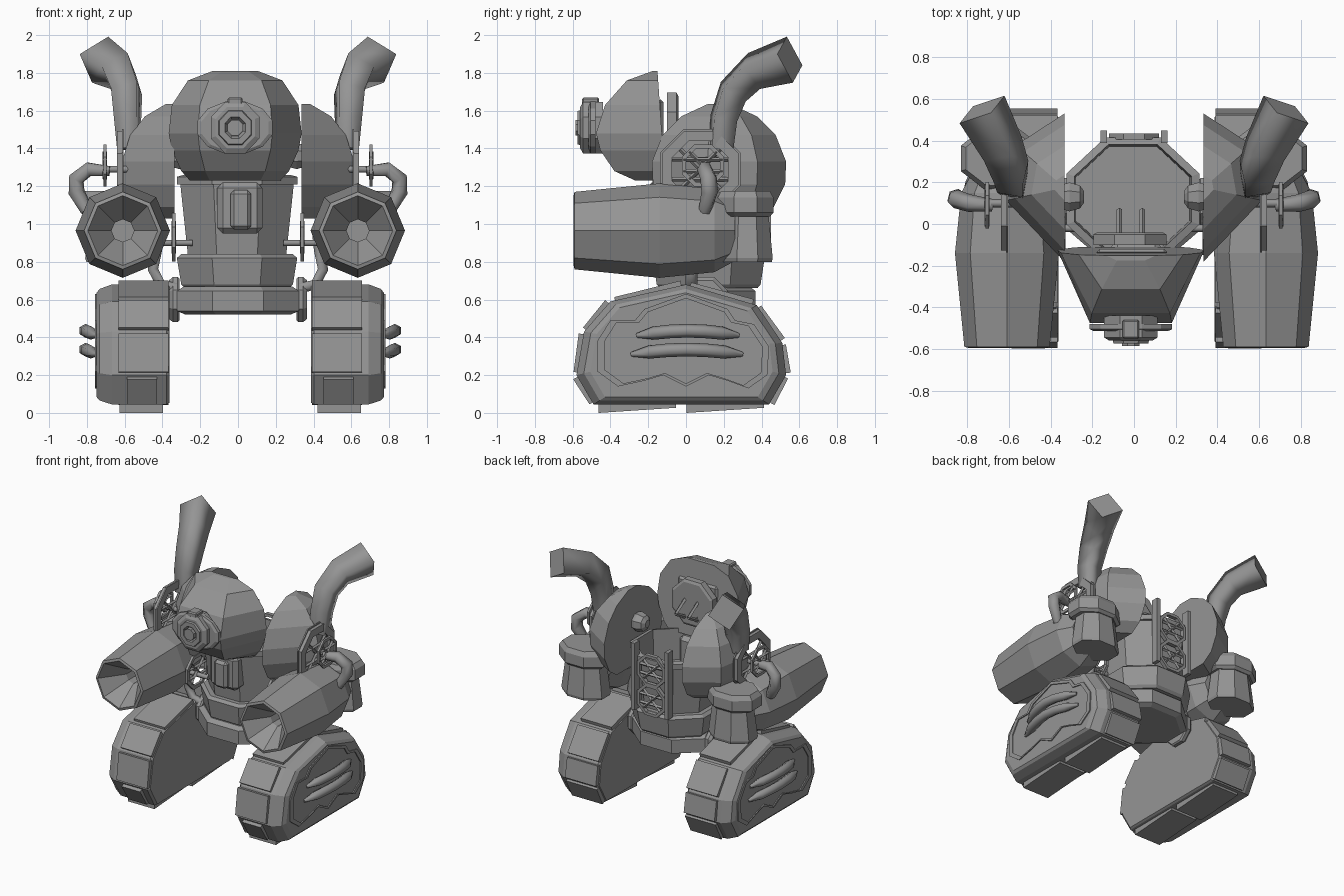
import bpy, bmesh
from math import sin, cos, pi, radians
from mathutils import Vector

if "Cube" in bpy.data.objects:
    bpy.data.objects.remove(bpy.data.objects["Cube"])

grey = bpy.data.materials.new("plain grey")
grey.diffuse_color = (0.3, 0.3, 0.3, 1)
grey.use_nodes = True
grey.node_tree.nodes["Principled BSDF"].inputs["Base Color"].default_value = grey.diffuse_color


def mesh(name, verts, faces, mirror=False, smooth=False):
    me = bpy.data.meshes.new(name)
    me.from_pydata([tuple(v) for v in verts], [], faces)
    bm = bmesh.new()
    bm.from_mesh(me)
    bmesh.ops.recalc_face_normals(bm, faces=bm.faces)
    for f in bm.faces:
        f.smooth = smooth and len(f.verts) == 4 and f.index < len(faces) - 2
    bm.to_mesh(me)
    bm.free()
    me.materials.append(grey)
    ob = bpy.data.objects.new(name, me)
    bpy.context.collection.objects.link(ob)
    if mirror:
        m = ob.modifiers.new("Mirror", 'MIRROR')
        m.use_mirror_merge = False
        if name.startswith(("track", "tread", "arm")):  # these pairs sit a little to the right
            ob.location.x = .012
    return ob


def loft(name, rings, mirror=False, loop=False, smooth=False):
    """Skin a row of equal rings; cap the ends, or join last to first."""
    n, k = len(rings[0]), len(rings)
    faces = []
    for i in range(k if loop else k - 1):
        a, b = i * n, (i + 1) % k * n
        faces += [(a + j, a + (j + 1) % n, b + (j + 1) % n, b + j) for j in range(n)]
    if not loop:
        faces += [tuple(range(n)), tuple(range((k - 1) * n, k * n))]
    return mesh(name, [v for r in rings for v in r], faces, mirror, smooth)


def lathe(name, prof, n, center, axis='Z', phase=0.5, mirror=False, loop=False, arc=None, scale=(1, 1, 1), shear=0):
    """Turn (radius, height[, second radius]) into an n-sided solid; arc = degrees of a part turn."""
    angles = [radians(a) for a in arc] if arc else [2 * pi * (i + phase) / n for i in range(n)]
    rings = []
    for r, h, *r2 in prof:
        ring = []
        for a in angles:
            c, s = r * cos(a), (r2[0] if r2 else r) * sin(a)
            v = {'Z': (c, s, h), 'Y': (c, h, s), 'X': (h, c, s)}[axis]
            p = Vector([center[i] + v[i] * scale[i] for i in range(3)])
            p.y -= shear * h
            ring.append(p)
        rings.append(ring)
    return loft(name, rings, mirror, loop)


def tube(name, pts, radii, n=6, ref=(0, -1, 0), mirror=False, smooth=True):
    pts = [Vector(p) for p in pts]
    u, rings = Vector(ref), []
    for i, p in enumerate(pts):
        d = (pts[min(i + 1, len(pts) - 1)] - pts[max(i - 1, 0)]).normalized()
        u = (u - d * u.dot(d)).normalized()
        w = d.cross(u)
        r = radii[i] if isinstance(radii, (list, tuple)) else radii
        rings.append([p + (u * cos(2 * pi * j / n) + w * sin(2 * pi * j / n)) * r for j in range(n)])
    return loft(name, rings, mirror, smooth=smooth)


def box(name, lo, hi, mirror=False, bevel=0.0):
    (a, b, c), (d, e, f) = lo, hi
    ob = loft(name, [[(x, b, c), (x, e, c), (x, e, f), (x, b, f)] for x in (a, d)], mirror)
    if bevel:
        m = ob.modifiers.new("Bevel", 'BEVEL')
        m.width, m.segments = bevel, 1
    return ob


def vent(name, center, r, axis, mirror, width=0.3, t=0.015):
    """Octagonal ring with a lattice of bars."""
    lathe(name + "_ring", [(r, -t), (r, t), (r * (1 - width), t), (r * (1 - width), -t)], 8,
          center, axis, mirror=mirror, loop=True)
    c = Vector(center)
    q = r * (1 - width * 0.7)
    for k, (a, b) in enumerate([((-1, .3), (1, .3)), ((-1, -.3), (1, -.3)),
                                ((-.7, -.7), (.7, .7)), ((-.7, .7), (.7, -.7))]):
        ends = [Vector((0, *p)) if axis == 'X' else Vector((p[0], 0, p[1])) for p in (a, b)]
        tube(f"{name}_bar_{k}", [c + e * q for e in ends], 0.012, 4,
             (1, 0, 0) if axis == 'X' else (0, 1, 0), mirror, False)


# --- Tracks ---
outline = [(-.49, .045), (-.58, .2), (-.54, .43), (-.40, .59), (0, .68), (.375, .57), (.51, .37), (.53, .2), (.44, .045)]
loft("track_body", [[(x, -.02 + (y + .02) * s, .34 + (z - .34) * s) for y, z in outline]
                    for x, s in ((.375, .97), (.39, 1), (.68, 1), (.745, .93), (.76, .87))], True)

# Tread plates, one or more along each edge of the outline
for i, p in enumerate(outline):
    a, b = Vector(p), Vector(outline[(i + 1) % len(outline)])
    d = (b - a).normalized()
    nrm = Vector((-d.y, d.x))
    under = i == len(outline) - 1
    parts = 2 if under else max(1, round((b - a).length / 0.3))
    for k in range(parts):
        s, e = a.lerp(b, (k + .06) / parts), a.lerp(b, (k + .94) / parts)
        quad = [s - nrm * .01, e - nrm * .01, e + nrm * (.045 if under else .026), s + nrm * .018]
        x0, x1 = (.41, .64) if under else (.44, .60) if i == 0 else (.38, .645)
        loft(f"tread_plate_{i}_{k}", [[(x, v.x, v.y) for v in quad] for x in (x0, x1)], True)

# Side frame around the three wheels
frame = [(-.36, .14), (-.47, .22), (-.47, .38), (-.40, .49), (-.27, .49), (-.22, .55), (0, .63), (.22, .55), (.26, .49),
         (.36, .47), (.44, .35), (.43, .2), (.33, .13), (.22, .17), (.12, .2), (0, .14), (-.12, .2), (-.22, .17)]
loft("track_side_frame", [[(x, y * s, .34 + (z - .34) * s) for y, z in frame]
                          for x, s in ((.75, 1), (.768, 1), (.768, .92), (.75, .92))], True, True)
for z, y0, y1 in ((.41, -.26, .28), (.31, -.29, .30)):
    n = 7
    tube(f"track_side_pipe_{round(z * 100)}",
         [(.76 + .06 * sin(pi * i / (n - 1)), y0 + (y1 - y0) * i / (n - 1), z + .025 * sin(pi * i / (n - 1)))
          for i in range(n)], [.012, .035, .036, .036, .036, .035, .012], 6, (0, 0, 1), True)

# --- Pelvis, belt and hollow torso ---
core = (-.005, .12, 0)
flat = (1, .93, 1)
lathe("pelvis", [(.30, .52), (.35, .54), (.35, .645), (.31, .67)], 8, (0, .09, 0), scale=(1, .86, 1))
lathe("belt", [(.30, .66), (.32, .68), (.345, .82), (.32, .84)], 8, core, scale=flat)
lathe("torso", [(.28, .82), (.325, 1.21), (.345, 1.21), (.345, 1.25), (.305, 1.26), (.295, 1.02)], 8, core, scale=flat)
box("chest_box", (-.11, -.21, .95), (.13, -.08, 1.22), bevel=.03)
box("chest_latch", (-.04, -.25, .97), (.07, -.15, 1.18), bevel=.02)

# Back grilles between two posts
for k, z in enumerate((.94, 1.17)):
    vent(f"back_grille_{k}", (0, .42, z), .13, 'Y', False, .18)
box("grille_post", (.13, .39, .84), (.16, .45, 1.36), True)

# Flank vents, hip plates and hoses
vent("flank_vent", (.34, -.02, .93), .14, 'X', True, .2, .01)
tube("flank_axle", [(.24, -.02, .9), (.46, -.02, .9)], .018, 6, mirror=True)
lathe("hip_plate", [(.12, .31), (.13, .32), (.13, .345), (.11, .365)], 8, (0, .1, .6), 'X', mirror=True)
tube("hip_hose", [(.33, .03, .66), (.41, .03, .68), (.45, .03, .76), (.43, .03, .86), (.42, .03, .95)],
     .032, 6, mirror=True)

# --- Head: each ring has its own depth so that the crown slopes forward ---
lathe("head", [(.12, .30, .03), (.25, .25, .20), (.335, .12, .35), (.352, -.03, .42), (.335, -.12, .40),
               (.285, -.23, .32), (.24, -.28, .19)], 6,
      (-.015, -.13, 1.51), arc=(180, 236, 304, 360), shear=.07)
lathe("face_plate", [(.19, -.48), (.19, -.505), (.17, -.515)], 12, (-.015, 0, 1.51), 'Y', scale=(1.08, 1, .75))
lathe("face_lens", [(.155, -.44), (.155, -.545), (.125, -.56), (.105, -.56), (.10, -.575), (.065, -.575), (.05, -.55)],
      8, (-.015, 0, 1.51), 'Y', scale=(.9, 1, .95))
lathe("lens_pupil", [(.045, -.54), (.045, -.585)], 8, (-.015, 0, 1.51), 'Y')
box("lens_top_clip", (-.055, -.55, 1.63), (.025, -.46, 1.67), bevel=.008)
box("head_back_panel", (-.18, -.15, 1.33), (.16, -.12, 1.66), bevel=.02)
lathe("head_hatch", [(.19, -.10), (.19, -.05), (.17, -.04)], 8, (-.02, 0, 1.52), 'Y')
for k, x in enumerate((-.07, .04)):
    tri = [(x, -.06, 1.55), (x, .07, 1.47), (x, -.05, 1.40), (x, -.06, 1.55)]
    for j in range(3):
        tube(f"head_handle_{k}_{j}", tri[j:j + 2], .013, 4, (1, 0, 0), smooth=False)

# --- Shoulders ---
lathe("shoulder_dome", [(.06, .335), (.20, .27), (.30, .17), (.355, .03), (.35, -.09), (.29, -.21), (.20, -.27)], 6,
      (.335, .175, 1.30), arc=(-90, -10, 35, 90), scale=(.8, 1, 1), mirror=True)
lathe("shoulder_joint", [(.03, -.07), (.06, -.05), (.075, 0), (.06, .05), (.03, .07)], 8, (.31, .13, 1.36),
      'X', mirror=True)
vent("shoulder_vent", (.625, .075, 1.29), .22, 'X', True, .27, .015)
lathe("vent_flange", [(.23, .605), (.23, .615), (.19, .615), (.19, .605)], 8, (0, .075, 1.29), 'X', mirror=True,
      loop=True)
vent("outer_vent", (.705, .09, 1.31), .12, 'X', True, .2, .008)
tube("shoulder_axle", [(.50, .1, 1.29), (.75, .1, 1.29)], .02, 6, mirror=True)
tube("shoulder_hose", [(.68, .09, 1.28), (.79, .10, 1.29), (.855, .12, 1.24), (.855, .125, 1.17), (.80, .10, 1.07)],
     [.03, .042, .045, .045, .035], 6, mirror=True)

# Exhaust horns with square section
tube("exhaust_horn", [(.575, .185, 1.40), (.585, .20, 1.56), (.59, .25, 1.70), (.63, .36, 1.81), (.73, .55, 1.87)],
     [.08, .088, .10, .11, .13], 4, (-.57, -.82, 0), True)

# --- Arm cannons with canisters behind ---
lathe("arm_cannon", [(.16, .26), (.22, .15), (.25, -.14), (.205, -.59), (.185, -.595), (.06, -.42), (.06, -.32)], 8,
      (.622, 0, .965), 'Y', 0, True)
lathe("canister_body", [(.14, .80), (.145, .82), (.12, 1.06)], 8, (.635, .325, 0), mirror=True, scale=(1.3, 1, 1))
lathe("canister_cap", [(.14, 1.04), (.16, 1.06), (.16, 1.14), (.14, 1.175)], 8, (.64, .315, 0), mirror=True,
      scale=(1.3, 1, 1))
